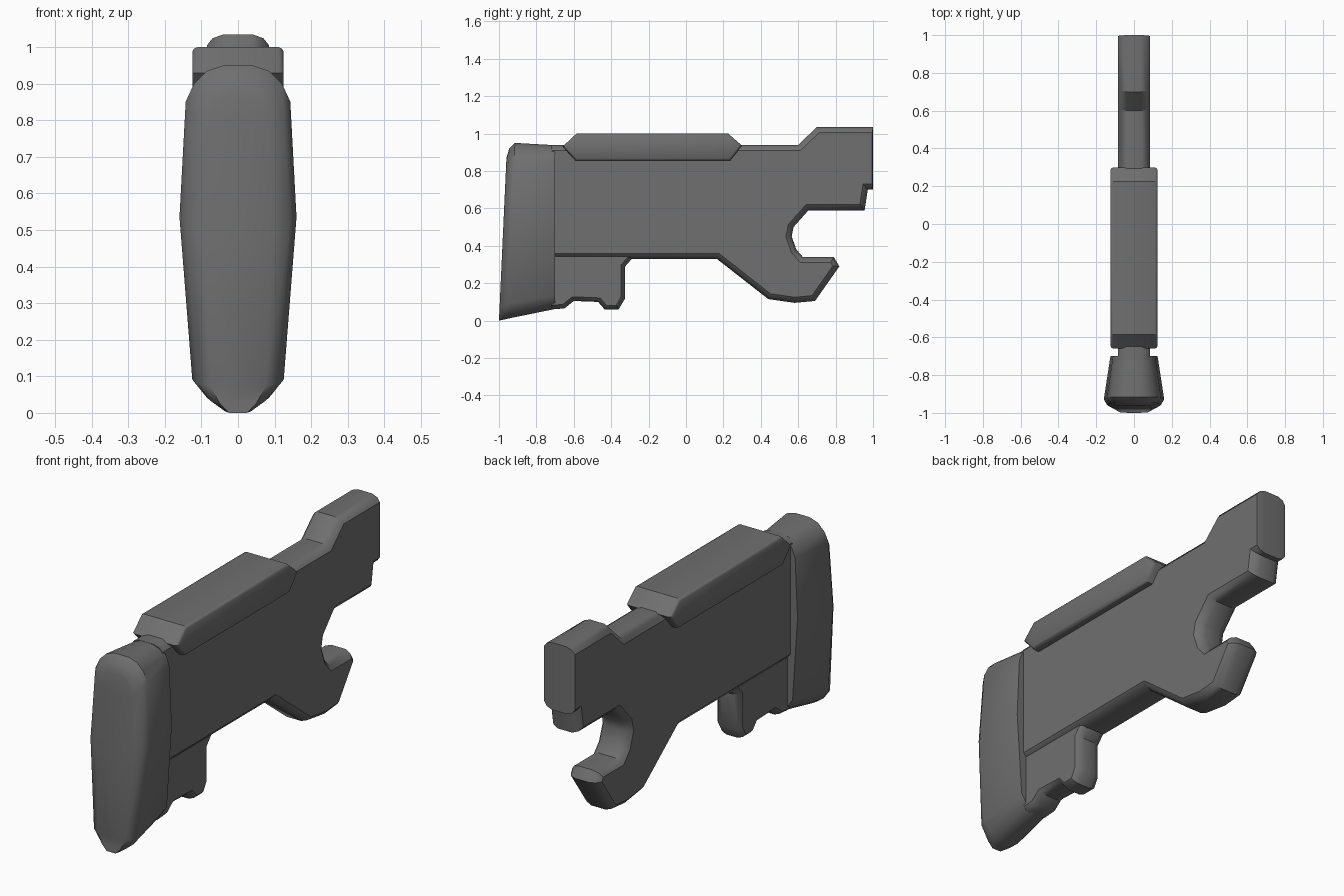
import bpy, bmesh
from mathutils import Vector
from mathutils.geometry import intersect_line_line_2d

if "Cube" in bpy.data.objects:
    bpy.data.objects.remove(bpy.data.objects["Cube"])

grey = bpy.data.materials.new("dark grey polymer")
grey.diffuse_color = (0.16, 0.16, 0.16, 1)
grey.use_nodes = True
grey.node_tree.nodes["Principled BSDF"].inputs["Base Color"].default_value = grey.diffuse_color


def loft(name, rings, angle=0.6):
    """Skin a list of equal-length vertex rings and cap both ends."""
    bm = bmesh.new()
    rows = [[bm.verts.new(p) for p in ring] for ring in rings]
    n = len(rows[0])
    for a, b in zip(rows, rows[1:]):
        for i in range(n):
            j = (i + 1) % n
            bm.faces.new((a[i], a[j], b[j], b[i]))
    bm.faces.new(rows[0])
    bm.faces.new(rows[-1])
    bmesh.ops.recalc_face_normals(bm, faces=bm.faces)
    caps = [f for f in bm.faces if len(f.verts) > 4]
    bmesh.ops.triangulate(bm, faces=caps)
    me = bpy.data.meshes.new(name)
    bm.to_mesh(me)
    bm.free()
    me.materials.append(grey)
    ob = bpy.data.objects.new(name, me)
    bpy.context.collection.objects.link(ob)
    bpy.ops.object.select_all(action='DESELECT')
    bpy.context.view_layer.objects.active = ob
    ob.select_set(True)
    bpy.ops.object.shade_smooth_by_angle(angle=angle)
    return ob


def inset(pts, dist):
    """Move every edge of a clockwise outline inward by its own distance."""
    n = len(pts)
    lines = []
    for i in range(n):
        a, b = Vector(pts[i]), Vector(pts[(i + 1) % n])
        d = (b - a).normalized()
        off = Vector((d.y, -d.x)) * dist[i]
        lines.append((a + off, d))
    out = []
    for i in range(n):
        (p, d), (q, e) = lines[i - 1], lines[i]
        t = (q - p).cross(e) / d.cross(e)
        out.append(p + d * t)
    return out


def slab(name, pts, half, bevel, depth, flat_edges=()):
    """Side outline (y, z) extruded across x with rounded rims."""
    rings = []
    steps = [(half, 1.0), (half - depth * 0.35, 0.35), (half - depth, 0.0)]
    for x, k in steps + [(-x, k) for x, k in reversed(steps)]:
        dist = [bevel * k * (0.15 if i in flat_edges else 1) for i in range(len(pts))]
        rings.append([(x, p.x, p.y) for p in inset(pts, dist)])
    return loft(name, rings)


# Main stock body with receiver block and grip hook
slab("stock_body", [
    (-0.72, 0.94), (0.60, 0.94), (0.70, 1.035), (1.0, 1.035), (1.0, 0.70),
    (0.972, 0.70), (0.955, 0.59), (0.655, 0.59), (0.575, 0.50), (0.565, 0.45),
    (0.59, 0.38), (0.625, 0.34), (0.79, 0.34), (0.82, 0.29), (0.69, 0.105),
    (0.58, 0.095), (0.44, 0.115), (0.165, 0.33), (-0.72, 0.33)],
    0.085, 0.03, 0.045, flat_edges=(3, 18))

# Lower rear web with the small hand hook
slab("lower_hook", [
    (-0.72, 0.40), (-0.27, 0.40), (-0.29, 0.33), (-0.325, 0.29), (-0.325, 0.12),
    (-0.36, 0.06), (-0.435, 0.06), (-0.47, 0.10), (-0.60, 0.105),
    (-0.65, 0.065), (-0.72, 0.06)],
    0.07, 0.022, 0.04, flat_edges=(10,))

# Cheek rest
slab("cheek_rest", [
    (-0.66, 0.93), (-0.585, 1.0), (0.225, 1.0), (0.30, 0.935),
    (0.235, 0.855), (-0.59, 0.855)], 0.125, 0.012, 0.014)

# Butt pad: one front outline lofted backwards
half = [(0.04, 0.95), (0.085, 0.935), (0.12, 0.90), (0.143, 0.85),
        (0.16, 0.53), (0.125, 0.08), (0.085, 0.03), (0.04, 0.0)]
outline = half + [(-x, z) for x, z in reversed(half)]


def pad_ring(width, z0, z1, y_top, y_bottom):
    ring = []
    for x, z in outline:
        t = z / 0.95
        ring.append((x * width, y_bottom + (y_top - y_bottom) * t, z0 + (z1 - z0) * t))
    return ring


loft("butt_pad", [
    pad_ring(0.78, 0.062, 0.938, -0.70, -0.70),
    pad_ring(1.0, 0.012, 0.95, -0.915, -0.945),
    pad_ring(0.88, 0.004, 0.92, -0.945, -0.98),
    pad_ring(0.6, 0.0, 0.87, -0.96, -1.0)], angle=0.75)
